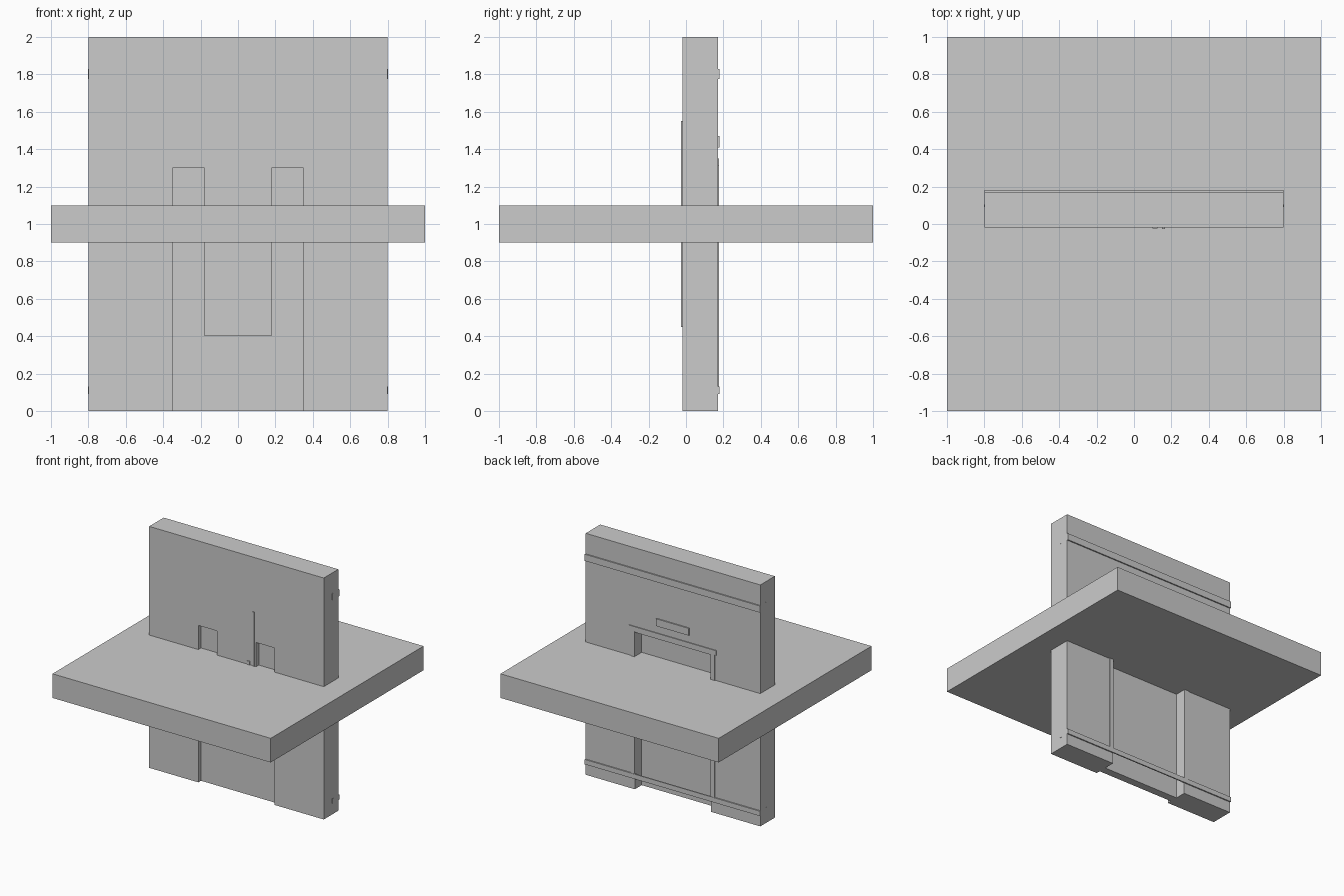
import bpy, bmesh

if "Cube" in bpy.data.objects:
    bpy.data.objects.remove(bpy.data.objects["Cube"])


def prism(name, pts, y0, y1):
    """Extrude an x-z outline from y0 to y1."""
    bm = bmesh.new()
    face = bm.faces.new([bm.verts.new((x, y0, z)) for x, z in pts])
    out = bmesh.ops.extrude_face_region(bm, geom=[face])
    verts = [v for v in out["geom"] if isinstance(v, bmesh.types.BMVert)]
    bmesh.ops.translate(bm, verts=verts, vec=(0, y1 - y0, 0))
    bmesh.ops.recalc_face_normals(bm, faces=bm.faces)
    mesh = bpy.data.meshes.new(name)
    bm.to_mesh(mesh)
    bm.free()
    obj = bpy.data.objects.new(name, mesh)
    bpy.context.collection.objects.link(obj)
    return obj


def box(name, x0, x1, y0, y1, z0, z1):
    return prism(name, [(x0, z0), (x1, z0), (x1, z1), (x0, z1)], y0, y1)


FRONT, BACK = -0.02, 0.17

# Horizontal slab crossing the wall
box("slab", -1, 1, -1, 1, 0.9, 1.1)

# Upright wall with a doorway notch
prism("wall", [(-0.8, 0), (-0.35, 0), (-0.35, 1.3), (0.35, 1.3),
               (0.35, 0), (0.8, 0), (0.8, 2), (-0.8, 2)], FRONT, BACK)

# Recessed door with a raised panel flush with the wall front
box("door", -0.35, 0.35, 0.015, 0.08, 0, 1.3)
box("door_panel", -0.18, 0.18, FRONT, 0.015, 0.4, 1.3)

# Slim pull bar and small lock on the front
box("pull_bar", 0.15, 0.167, -0.026, FRONT, 0.45, 1.55)
box("lock", 0.1, 0.125, -0.025, FRONT, 1.07, 1.13)

# Door casing on the back
for side, s in (("left", -1), ("right", 1)):
    xs = sorted((s * 0.35, s * 0.385))
    box("casing_" + side, *xs, BACK, 0.177, 0.1, 1.31)
box("casing_header", -0.4, 0.4, BACK, 0.177, 1.31, 1.35)

# Plaque above the doorway on the back
box("plaque", -0.15, 0.15, BACK, 0.18, 1.41, 1.47)

# Trim strips across the back, with small plates on the wall ends
for level, z0, z1 in (("lower", 0.09, 0.13), ("upper", 1.775, 1.83)):
    box(level + "_trim", -0.802, 0.802, BACK, 0.18, z0, z1)
    for side, s in (("left", -1), ("right", 1)):
        xs = sorted((s * 0.8, s * 0.803))
        box(f"{level}_plate_{side}", *xs, 0.09, 0.105, z0, z1)
